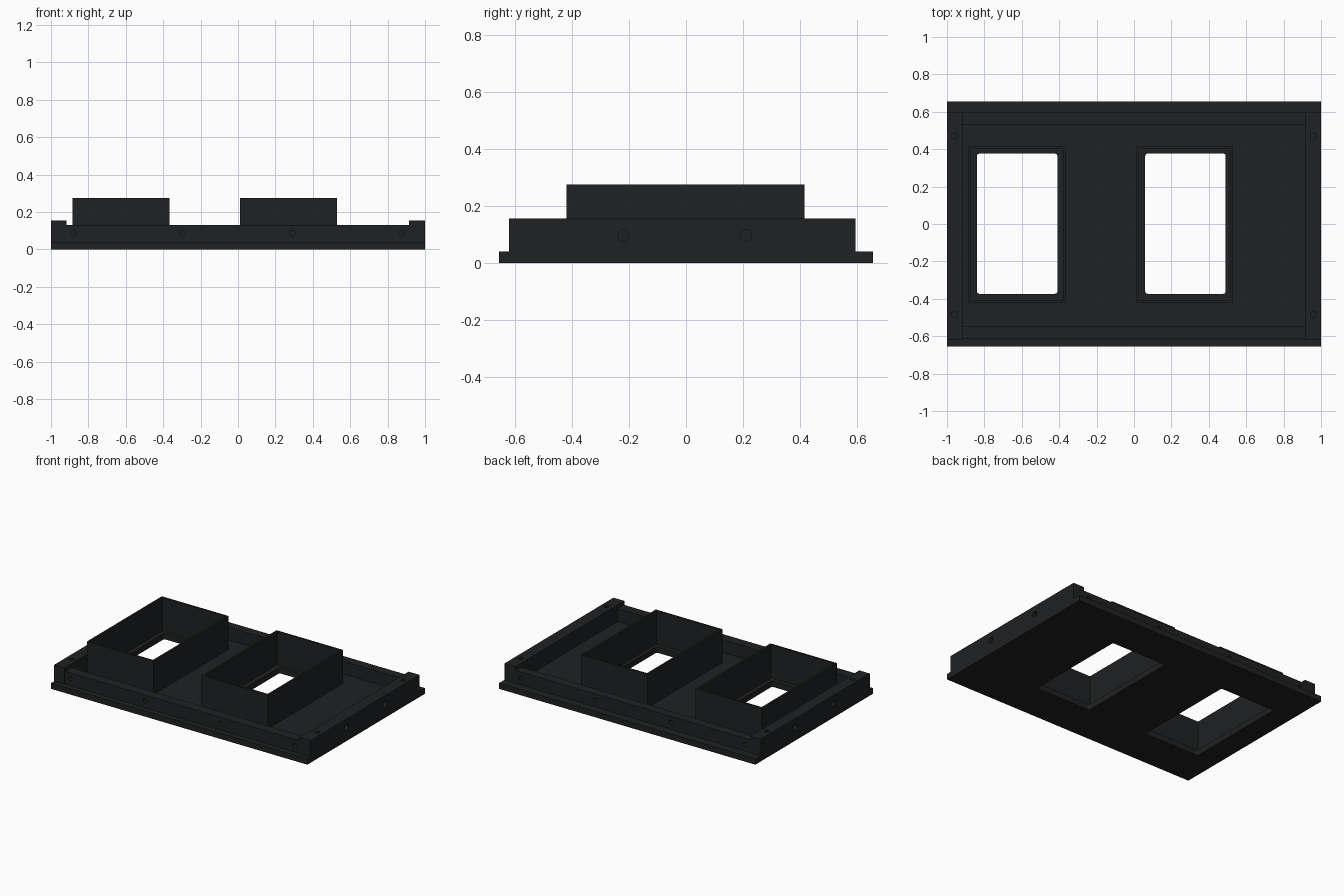
import bpy, bmesh, math
from mathutils import Matrix, Vector

if "Cube" in bpy.data.objects:
    bpy.data.objects.remove(bpy.data.objects["Cube"])

mat = bpy.data.materials.new("black_plastic")
mat.diffuse_color = (0.014, 0.015, 0.016, 1)
mat.use_nodes = True
mat.node_tree.nodes["Principled BSDF"].inputs["Base Color"].default_value = mat.diffuse_color


def finish(bm, name):
    bmesh.ops.recalc_face_normals(bm, faces=bm.faces)
    me = bpy.data.meshes.new(name)
    bm.to_mesh(me)
    bm.free()
    ob = bpy.data.objects.new(name, me)
    bpy.context.collection.objects.link(ob)
    me.materials.append(mat)
    return ob


def prism(bm, pts, z0, z1):
    face = bm.faces.new([bm.verts.new((x, y, z0)) for x, y in pts])
    ext = bmesh.ops.extrude_face_region(bm, geom=[face])
    bmesh.ops.translate(bm, vec=(0, 0, z1 - z0),
                        verts=[v for v in ext["geom"] if isinstance(v, bmesh.types.BMVert)])


def rect(x0, x1, y0, y1, r=0, n=4):
    if r == 0:
        return [(x0, y0), (x1, y0), (x1, y1), (x0, y1)]
    pts = []
    corners = [(x1 - r, y1 - r), (x0 + r, y1 - r), (x0 + r, y0 + r), (x1 - r, y0 + r)]
    for k, (cx, cy) in enumerate(corners):
        for i in range(n + 1):
            a = math.pi / 2 * (k + i / n)
            pts.append((cx + r * math.cos(a), cy + r * math.sin(a)))
    return pts


def block(name, x0, x1, y0, y1, z0, z1):
    bm = bmesh.new()
    prism(bm, rect(x0, x1, y0, y1), z0, z1)
    return finish(bm, name)


def drill(bm, pos, axis, r, depth):
    # Cylinder centred on the surface point
    rot = Vector((0, 0, 1)).rotation_difference(Vector(axis)).to_matrix().to_4x4()
    bmesh.ops.create_cone(bm, cap_ends=True, segments=20, radius1=r, radius2=r,
                          depth=2 * depth, matrix=Matrix.Translation(pos) @ rot)


def cut(ob, bm):
    c = finish(bm, ob.name + "_cutter")
    c.hide_render = True
    c.hide_viewport = True
    c.display_type = 'WIRE'
    m = ob.modifiers.new("cut", 'BOOLEAN')
    m.operation = 'DIFFERENCE'
    m.solver = 'EXACT'
    m.object = c


# Base plate with two rounded window openings
base = block("base_plate", -1, 1, -0.655, 0.655, 0, 0.04)
bm = bmesh.new()
for x in (-0.84, 0.06):
    prism(bm, rect(x, x + 0.43, -0.373, 0.376, 0.012), -0.1, 0.2)
cut(base, bm)

# Long side rails with screw holes in their outer faces
for name, y0, y1, face in (("front_rail", -0.615, -0.545, -0.615),
                           ("back_rail", 0.53, 0.595, 0.595)):
    rail = block(name, -0.92, 0.915, y0, y1, 0.04, 0.13)
    bm = bmesh.new()
    for x in (-0.88, -0.295, 0.29, 0.875):
        drill(bm, (x, face, 0.087), (0, 1, 0), 0.015, 0.04)
    cut(rail, bm)

# Taller end bars with holes on top and on the outer face
for name, x0, x1, face in (("left_end_bar", -1, -0.918, -1),
                           ("right_end_bar", 0.915, 1, 1)):
    bar = block(name, x0, x1, -0.62, 0.595, 0.04, 0.156)
    bm = bmesh.new()
    for y in (-0.22, 0.21):
        drill(bm, (face, y, 0.096), (1, 0, 0), 0.02, 0.05)
    for y in (-0.485, 0.47):
        drill(bm, (math.copysign(0.96, face), y, 0.156), (0, 0, 1), 0.016, 0.05)
    cut(bar, bm)

# Thin-walled open collars around the windows
for name, x0 in (("left_collar", -0.885), ("right_collar", 0.01)):
    collar = block(name, x0, x0 + 0.52, -0.42, 0.415, 0.04, 0.275)
    bm = bmesh.new()
    t = 0.014
    prism(bm, rect(x0 + t, x0 + 0.52 - t, -0.42 + t, 0.415 - t), -0.1, 0.4)
    cut(collar, bm)
